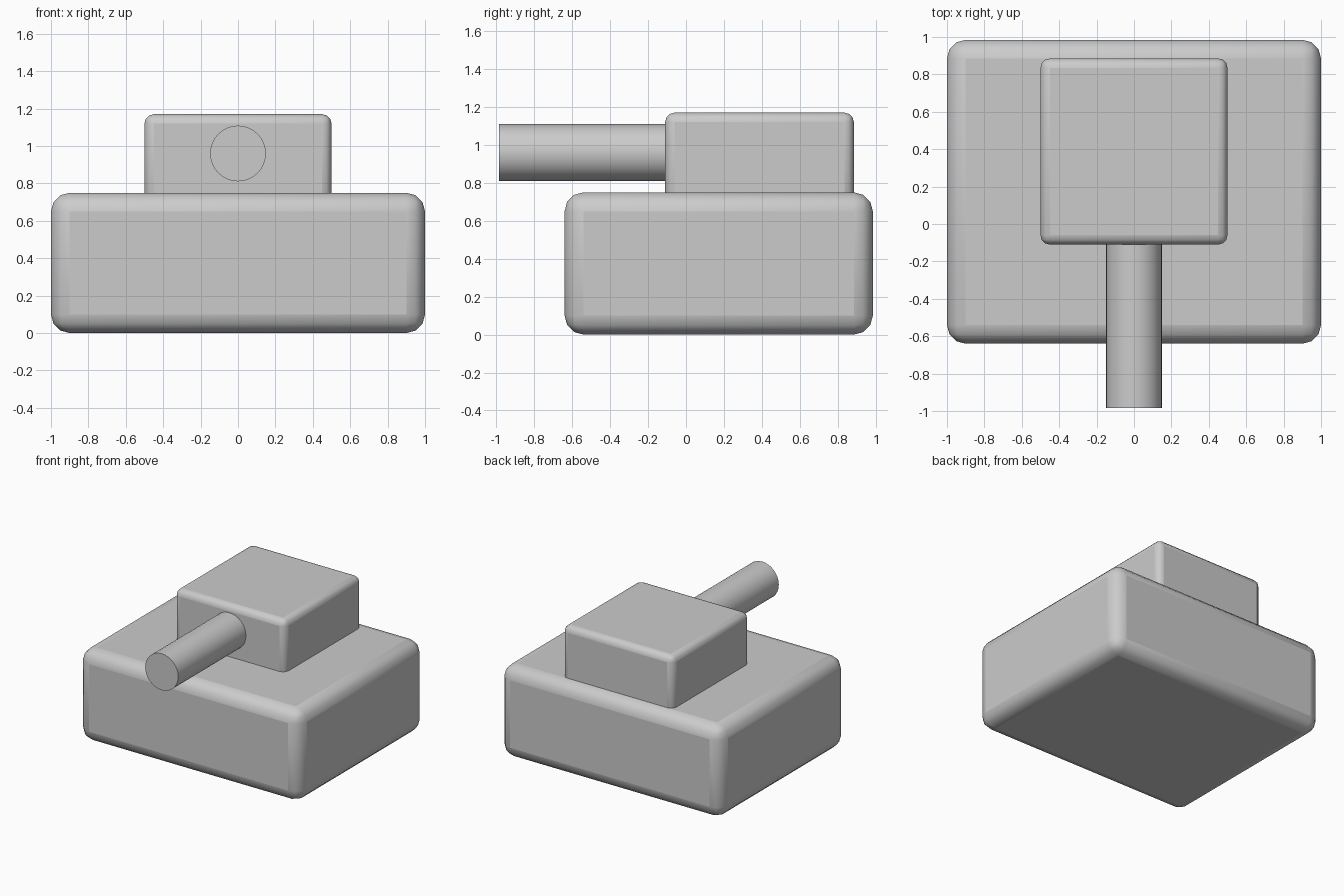
import bpy
from math import radians

if "Cube" in bpy.data.objects:
    bpy.data.objects.remove(bpy.data.objects["Cube"])


def finish(obj):
    bpy.ops.object.select_all(action='DESELECT')
    obj.select_set(True)
    bpy.context.view_layer.objects.active = obj
    bpy.ops.object.shade_smooth_by_angle(angle=radians(35))


def rounded_box(name, lo, hi, radius):
    """Box between two corners with all edges rounded."""
    centre = [(a + b) / 2 for a, b in zip(lo, hi)]
    bpy.ops.mesh.primitive_cube_add(size=1, location=centre)
    obj = bpy.context.object
    obj.name = name
    obj.scale = [b - a for a, b in zip(lo, hi)]
    bpy.ops.object.transform_apply(location=False, rotation=False, scale=True)
    bevel = obj.modifiers.new("rounded_edges", 'BEVEL')
    bevel.width = radius
    bevel.segments = 3
    finish(obj)
    return obj


# Hull
rounded_box("hull", (-1, -0.64, 0), (1, 0.985, 0.75), 0.1)

# Turret, sunk slightly into the hull
rounded_box("turret", (-0.5, -0.11, 0.67), (0.5, 0.885, 1.17), 0.05)

# Gun barrel, running into the turret
front, back = -0.985, 0.015
bpy.ops.mesh.primitive_cylinder_add(
    vertices=32, radius=0.149, depth=back - front,
    location=(0, (front + back) / 2, 0.96), rotation=(radians(90), 0, 0))
barrel = bpy.context.object
barrel.name = "barrel"
finish(barrel)
